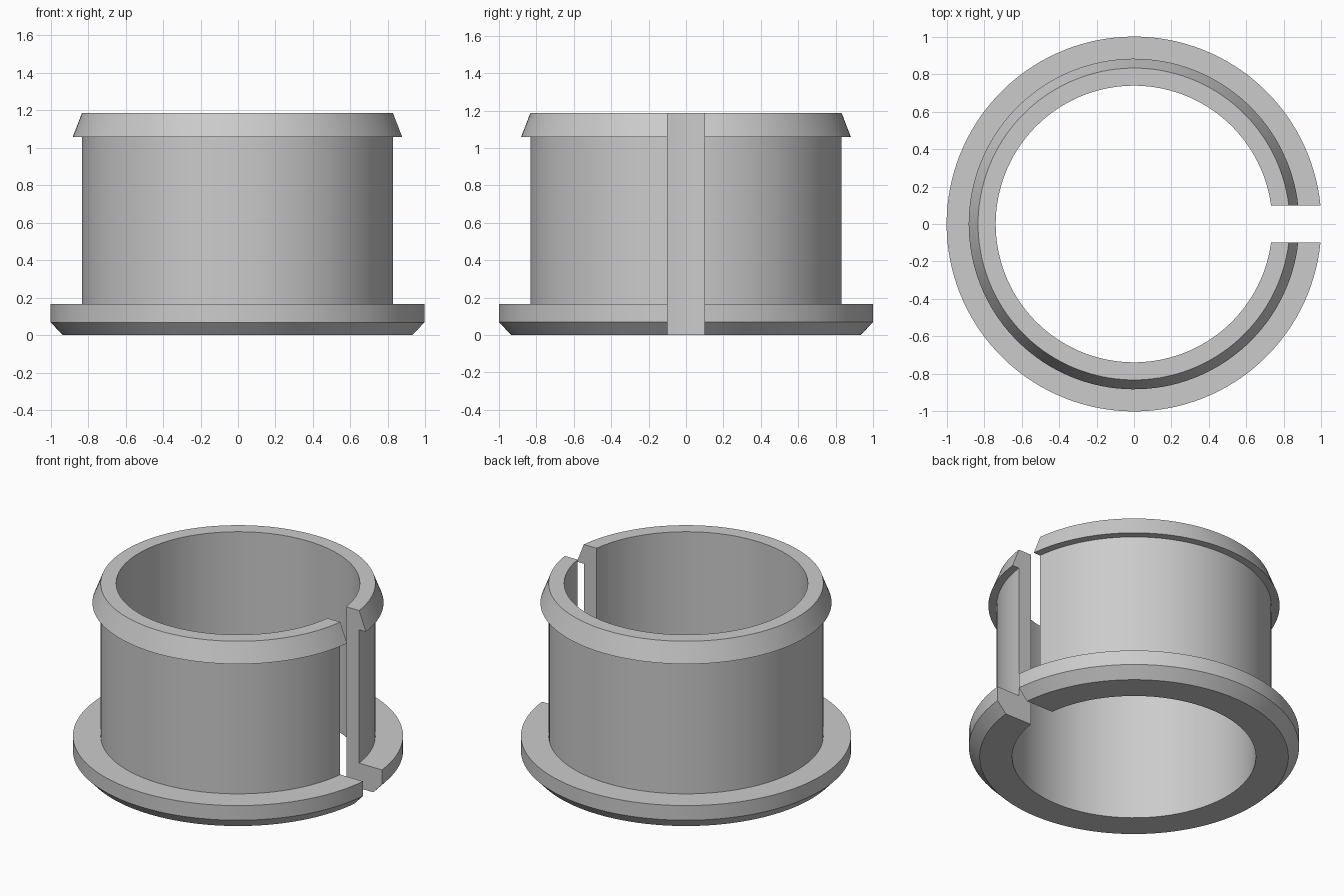
import bpy, bmesh, math

cube = bpy.data.objects.get("Cube")
if cube:
    bpy.data.objects.remove(cube, do_unlink=True)

SEGMENTS = 128
HALF_GAP = 0.1

# Wall section (radius, height): bore, snap lip, sleeve, chamfered flange
PROFILE = [(0.738, 0), (0.738, 1.187), (0.832, 1.187), (0.882, 1.058),
           (0.832, 1.058), (0.832, 0.167), (1.0, 0.167), (1.0, 0.069), (0.935, 0)]

grey = bpy.data.materials.new("light grey")
colour = (0.6, 0.6, 0.6, 1)
grey.use_nodes = True
grey.diffuse_color = colour
grey.node_tree.nodes["Principled BSDF"].inputs["Base Color"].default_value = colour


def ring_point(radius, height, step):
    """Point on an arc whose ends stop at the parallel sides of the slot."""
    start = math.asin(HALF_GAP / radius)
    angle = start + (2 * math.pi - 2 * start) * step / SEGMENTS
    return radius * math.cos(angle), radius * math.sin(angle), height


# Sweep the section around, leaving the slot open on the +x side
bm = bmesh.new()
sections = [[bm.verts.new(ring_point(r, z, i)) for r, z in PROFILE]
            for i in range(SEGMENTS + 1)]
count = len(PROFILE)
for a, b in zip(sections, sections[1:]):
    for j in range(count):
        k = (j + 1) % count
        bm.faces.new((a[j], a[k], b[k], b[j]))

# Flat slot walls
bm.faces.new(sections[0])
bm.faces.new(sections[-1])
bmesh.ops.recalc_face_normals(bm, faces=bm.faces)

mesh = bpy.data.meshes.new("split_bushing")
bm.to_mesh(mesh)
bm.free()
mesh.materials.append(grey)
bushing = bpy.data.objects.new("split_bushing", mesh)
bpy.context.collection.objects.link(bushing)

# Smooth round walls with crisp rims
bpy.ops.object.select_all(action='DESELECT')
bushing.select_set(True)
bpy.context.view_layer.objects.active = bushing
bpy.ops.object.shade_smooth_by_angle(angle=math.radians(20))
